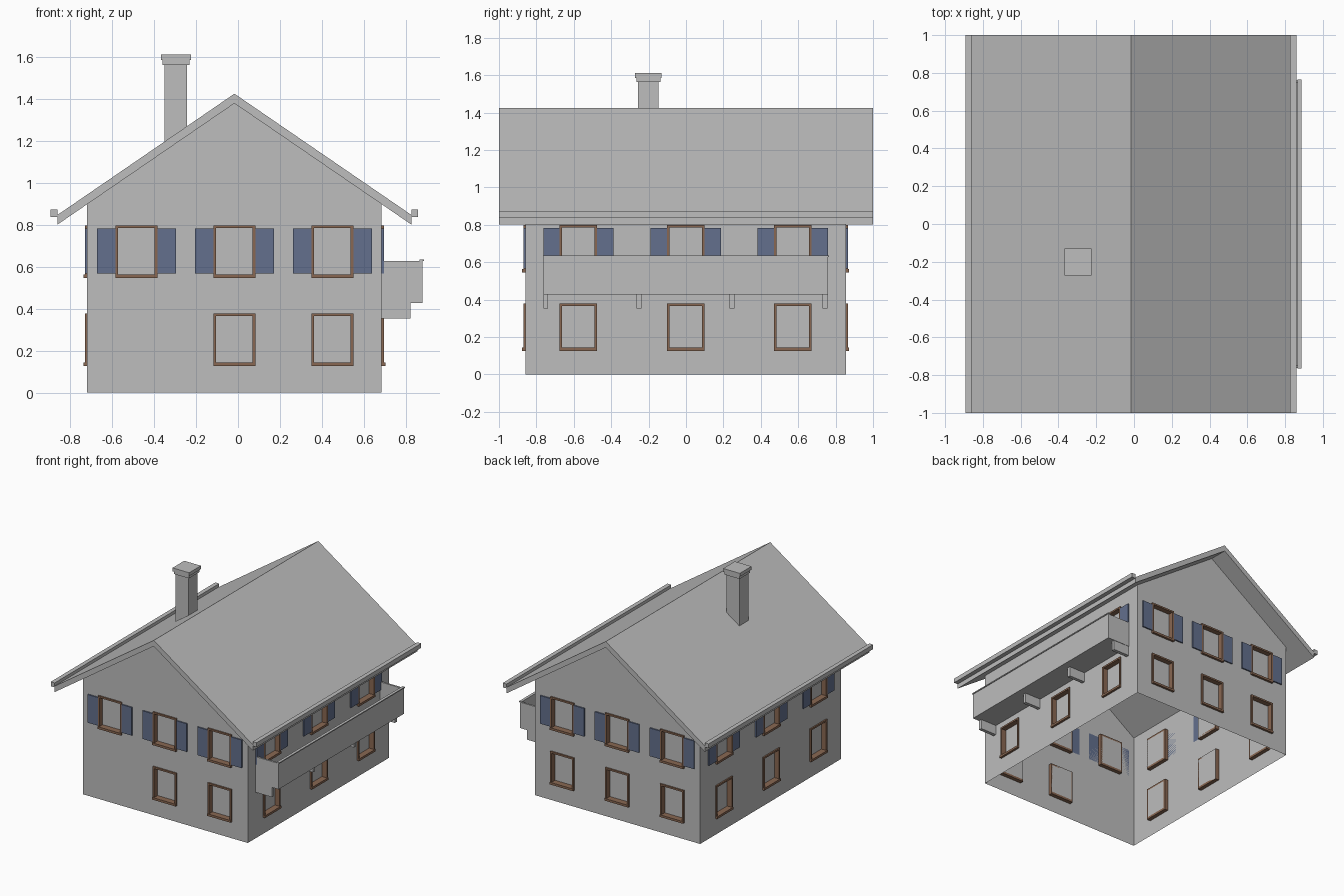
import bpy
import bmesh
import math
from mathutils import Matrix, Vector

cube = bpy.data.objects.get("Cube")
if cube:
    bpy.data.objects.remove(cube, do_unlink=True)


def make_material(name, rgb):
    mat = bpy.data.materials.new(name)
    mat.use_nodes = True
    mat.diffuse_color = (*rgb, 1)
    mat.node_tree.nodes["Principled BSDF"].inputs["Base Color"].default_value = (*rgb, 1)
    return mat


GREY = make_material("stone_grey", (0.51, 0.51, 0.51))
BROWN = make_material("wood_brown", (0.25, 0.137, 0.085))
BLUE = make_material("shutter_blue", (0.125, 0.162, 0.266))


def finish(bm, name, mat, matrix=None):
    mesh = bpy.data.meshes.new(name)
    if matrix:
        bm.transform(matrix)
    bm.to_mesh(mesh)
    bm.free()
    mesh.materials.append(mat)
    obj = bpy.data.objects.new(name, mesh)
    bpy.context.collection.objects.link(obj)
    return obj


def add_box(bm, x, y, z):
    """Box given by (low, high) pairs."""
    centre = Vector([(a + b) / 2 for a, b in (x, y, z)])
    size = [b - a for a, b in (x, y, z)]
    bmesh.ops.create_cube(bm, size=1, matrix=Matrix.Translation(centre) @ Matrix.Diagonal((*size, 1)))


def add_face(bm, points):
    bm.faces.new([bm.verts.new(p) for p in points])


def add_prism(bm, profile, y0, y1):
    """Extrude an x-z profile along y."""
    face = bm.faces.new([bm.verts.new((x, y0, z)) for x, z in profile])
    out = bmesh.ops.extrude_face_region(bm, geom=[face])
    verts = [v for v in out["geom"] if isinstance(v, bmesh.types.BMVert)]
    bmesh.ops.translate(bm, verts=verts, vec=(0, y1 - y0, 0))
    bmesh.ops.recalc_face_normals(bm, faces=bm.faces)


# Shared dimensions
CX, CY = -0.017, -0.002
HALF_X, HALF_Y = 0.702, 0.857
RIDGE, SLOPE, SLAB = 1.425, 0.685, 0.046
EAVE = 0.843
WALL_TOP = RIDGE - SLAB - SLOPE * HALF_X
WIN_W, WIN_H = 0.2, 0.252
LOWER, UPPER = 0.126, 0.546
DEPTH, RIM = 0.03, 0.013


def build_wall(name, turn, half, offset, spacing, skip=()):
    """One wall with its openings, frames, panes and shutters; built facing -y."""
    matrix = Matrix.Translation((CX, CY, 0)) @ Matrix.Rotation(turn * math.pi / 2, 4, "Z")
    windows = [(col * spacing, z) for col in (-1, 0, 1) for z in (LOWER, UPPER)
               if (col, z) not in skip]

    # Wall surface as a grid of cells, leaving the openings out
    us = [-half]
    for col in (-1, 0, 1):
        us += [col * spacing - WIN_W / 2, col * spacing + WIN_W / 2]
    us.append(half)
    zs = [0, LOWER, LOWER + WIN_H, UPPER, UPPER + WIN_H, WALL_TOP]
    wall = bmesh.new()
    for u0, u1 in zip(us, us[1:]):
        for z0, z1 in zip(zs, zs[1:]):
            if not any(abs((u0 + u1) / 2 - u) < 0.01 and abs(z0 - z) < 0.01 for u, z in windows):
                add_face(wall, [(u0, -offset, z0), (u1, -offset, z0),
                                (u1, -offset, z1), (u0, -offset, z1)])
    if turn % 2 == 0:
        add_face(wall, [(-half, -offset, WALL_TOP), (half, -offset, WALL_TOP),
                        (0, -offset, RIDGE - SLAB)])
    bmesh.ops.remove_doubles(wall, verts=wall.verts, dist=0.0001)
    finish(wall, name + "_wall", GREY, matrix)

    frames, panes, shutters = bmesh.new(), bmesh.new(), bmesh.new()
    back = -offset + DEPTH
    for u, z in windows:
        a, b, top = u - WIN_W / 2, u + WIN_W / 2, z + WIN_H
        thick = (-offset - 0.011, back)
        # Jambs, lintel and a deeper sill
        add_box(frames, (a, a + RIM), thick, (z, top))
        add_box(frames, (b - RIM, b), thick, (z, top))
        add_box(frames, (a, b), thick, (top - RIM, top))
        add_box(frames, (a, b), (-offset - 0.017, back), (z, z + 0.017))
        add_face(panes, [(a, back, z), (b, back, z), (b, back, top), (a, back, top)])
        if z == UPPER:
            for s in (a - 0.088, b):
                add_box(shutters, (s, s + 0.088), (-offset - 0.01, -offset), (0.567, 0.783))
    finish(frames, name + "_window_frames", BROWN, matrix)
    finish(panes, name + "_window_panes", GREY, matrix)
    finish(shutters, name + "_shutters", BLUE, matrix)


build_wall("front", 0, HALF_X, HALF_Y, 0.467, skip=[(-1, LOWER)])
build_wall("left", 1, HALF_Y, HALF_X, 0.573)
build_wall("back", 2, HALF_X, HALF_Y, 0.467)
build_wall("right", 3, HALF_Y, HALF_X, 0.573)

# Roof slab
eave_top = RIDGE - SLOPE * EAVE
roof = bmesh.new()
add_prism(roof, [(CX - EAVE, eave_top), (CX, RIDGE), (CX + EAVE, eave_top),
                 (CX + EAVE, eave_top - SLAB), (CX, RIDGE - SLAB),
                 (CX - EAVE, eave_top - SLAB)], -1, 1)
finish(roof, "roof", GREY)

# Gutters along both eaves
gutters = bmesh.new()
for side in (-1, 1):
    edges = sorted((CX + side * EAVE, CX + side * (EAVE + 0.033)))
    add_box(gutters, edges, (-1, 1), (0.838, 0.872))
finish(gutters, "gutters", GREY)

# Chimney with a slanted foot and a stepped cap
chimney = bmesh.new()
x0, x1 = -0.351, -0.242
foot = RIDGE - SLAB / 2
add_prism(chimney, [(x0, foot + SLOPE * (x0 - CX)), (x1, foot + SLOPE * (x1 - CX)),
                    (x1, 1.565), (x0, 1.565)], -0.256, -0.147)
finish(chimney, "chimney", GREY)
cap = bmesh.new()
for r, z in ((0.064, (1.563, 1.585)), (0.071, (1.585, 1.611))):
    add_box(cap, (-0.296 - r, -0.296 + r), (-0.201 - r, -0.201 + r), z)
finish(cap, "chimney_cap", GREY)

# Balcony: floor, outer panel, end panels, handrail
wall_x, out_x, low, high = CX + HALF_X, 0.88, 0.428, 0.627
y0, y1, t = -0.763, 0.76, 0.014
balcony = bmesh.new()
add_box(balcony, (wall_x, out_x), (y0, y1), (low, low + t))
add_box(balcony, (out_x - t, out_x), (y0, y1), (low, high))
add_box(balcony, (wall_x, out_x), (y0, y0 + t), (low, high))
add_box(balcony, (wall_x, out_x), (y1 - t, y1), (low, high))
finish(balcony, "balcony", GREY)
rail = bmesh.new()
add_box(rail, (0.865, 0.886), (y0 - 0.002, y1 + 0.004), (high, 0.635))
finish(rail, "balcony_rail", GREY)

# Brackets under the balcony
brackets = bmesh.new()
for i in range(4):
    y = -0.75 + i * 0.498
    add_box(brackets, (wall_x, 0.823), (y - 0.013, y + 0.013), (0.353, low))
finish(brackets, "balcony_brackets", GREY)
